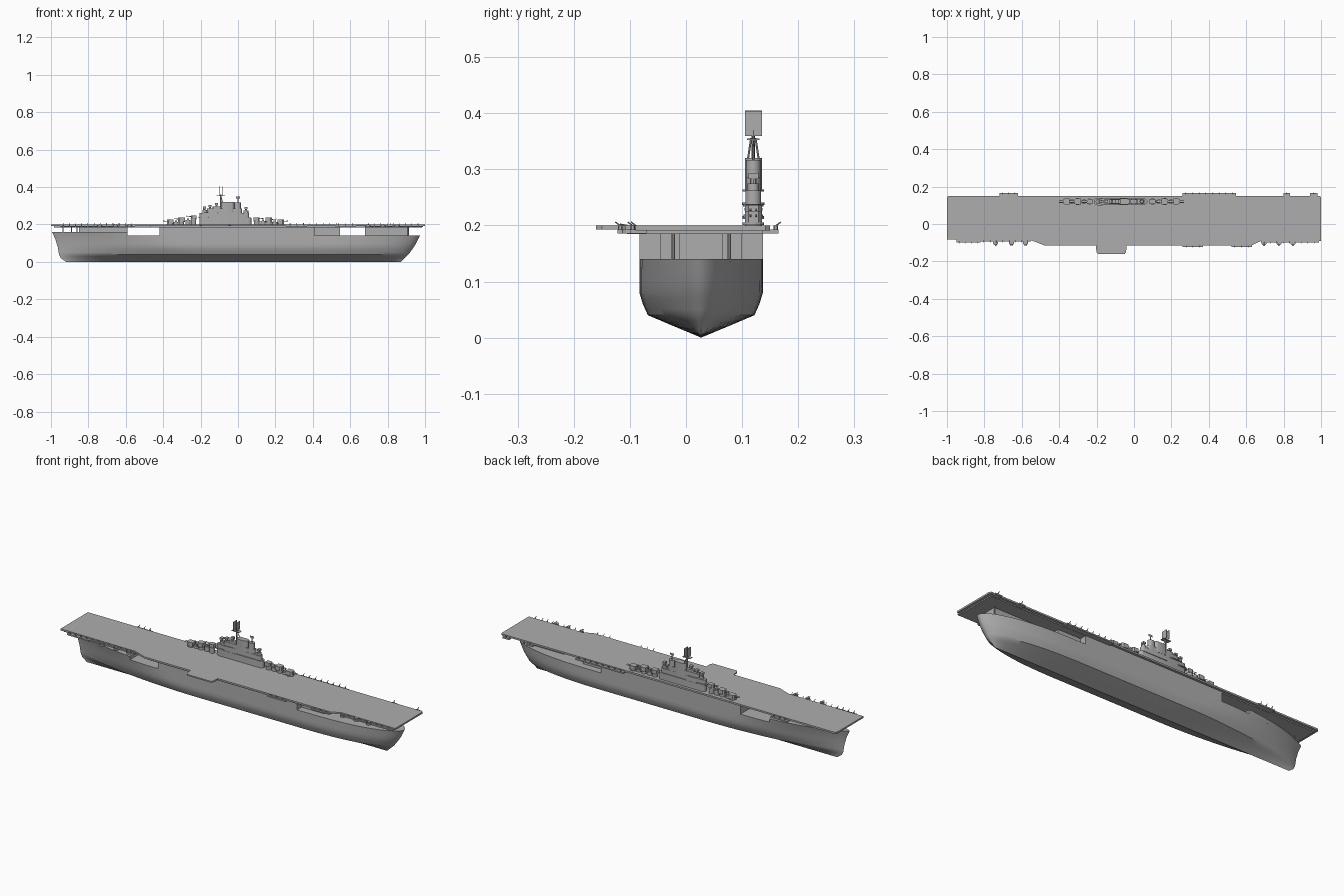
import bpy, bmesh, math
from mathutils import Matrix, Vector

if "Cube" in bpy.data.objects:
    bpy.data.objects.remove(bpy.data.objects["Cube"])

grey = bpy.data.materials.new("ship_grey")
grey.diffuse_color = (0.42, 0.42, 0.42, 1)
grey.use_nodes = True
grey.node_tree.nodes["Principled BSDF"].inputs["Base Color"].default_value = grey.diffuse_color
CY = 0.027   # hull centre line
IY = 0.12    # island centre line


def finish(name, bm, smooth=None):
    bmesh.ops.recalc_face_normals(bm, faces=bm.faces)
    me = bpy.data.meshes.new(name)
    bm.to_mesh(me)
    bm.free()
    me.materials.append(grey)
    ob = bpy.data.objects.new(name, me)
    bpy.context.collection.objects.link(ob)
    if smooth:
        bpy.ops.object.select_all(action='DESELECT')
        bpy.context.view_layer.objects.active = ob
        ob.select_set(True)
        bpy.ops.object.shade_smooth_by_angle(angle=math.radians(smooth))
    return ob


def prism(bm, pts, z0, z1):
    low = [bm.verts.new((x, y, z0)) for x, y in pts]
    top = [bm.verts.new((x, y, z1)) for x, y in pts]
    bm.faces.new(low[::-1])
    bm.faces.new(top)
    for i in range(len(pts)):
        j = (i + 1) % len(pts)
        bm.faces.new((low[i], low[j], top[j], top[i]))


def box(bm, x0, x1, y0, y1, z0, z1):
    prism(bm, [(x0, y0), (x1, y0), (x1, y1), (x0, y1)], z0, z1)


def stadium(bm, x0, x1, w, z0, z1, y=IY, n=6):
    r = w / 2
    pts = []
    for cx, a0 in ((x1 - r, -90), (x0 + r, 90)):
        for k in range(n + 1):
            a = math.radians(a0 + 180 * k / n)
            pts.append((cx + r * math.cos(a), y + r * math.sin(a)))
    prism(bm, pts, z0, z1)


def rod(bm, a, b, r, n=8):
    a, b = Vector(a), Vector(b)
    d = b - a
    m = Matrix.Translation((a + b) / 2) @ d.to_track_quat('Z', 'Y').to_matrix().to_4x4()
    bmesh.ops.create_cone(bm, cap_ends=True, segments=n, radius1=r, radius2=r,
                          depth=d.length, matrix=m)


def interp(tab, z):
    for (a, p), (b, q) in zip(tab, tab[1:]):
        if z <= b:
            return p + (q - p) * (z - a) / (b - a)
    return tab[-1][1]


# hull lines: bow and stern profile, midship half width, all by height
BOW = [(0, -.92), (.02, -.948), (.04, -.957), (.08, -.964), (.12, -.976), (.14, -.985), (.16, -.994)]
STERN = [(0, .87), (.04, .912), (.09, .948), (.14, .972)]
HALF = [(0, 0), (.02, .048), (.04, .095), (.06, .104), (.08, .11), (.2, .11)]


def half_width(x, z):
    tb = min(1, max(0, (x - interp(BOW, z)) / (0.85 - 2.2 * min(z, .16))))
    ts = min(1, max(0, (interp(STERN, z) - x) / 0.5))
    return interp(HALF, z) * (1 - (1 - tb) ** 2) ** 0.85 * (1 - (1 - ts) ** 2.4) ** 0.55


def loft(name, levels, x0=-2, x1=2, n=56):
    bm = bmesh.new()
    rings = []
    for i in range(n + 1):
        u = (1 - math.cos(math.pi * i / n)) / 2
        ring = []
        for s, zs in ((-1, levels[::-1]), (1, levels)):
            for z in zs:
                a, b = max(x0, interp(BOW, z)), min(x1, interp(STERN, z))
                x = a + (b - a) * u
                ring.append(bm.verts.new((x, CY + s * half_width(x, z), z)))
        rings.append(ring)
    m = len(rings[0])
    for a, b in zip(rings, rings[1:]):
        for k in range(m):
            j = (k + 1) % m
            bm.faces.new((a[k], a[j], b[j], b[k]))
    for r in (rings[0], rings[-1]):
        for k in range(m // 2 - 1):
            bm.faces.new((r[k], r[k + 1], r[m - 2 - k], r[m - 1 - k]))
    bmesh.ops.remove_doubles(bm, verts=bm.verts, dist=1e-5)
    bmesh.ops.dissolve_degenerate(bm, edges=bm.edges, dist=1e-6)
    return finish(name, bm, 35)


# hull, raised forecastle and hangar sides
loft("hull", [0, .01, .02, .03, .04, .05, .06, .07, .08, .1, .12, .14])
loft("forecastle", [.14, .15, .16], x1=-.59, n=30)
loft("hangar", [.14, .187], x0=-.42, x1=.41, n=20)

# deck houses and pillars below the flight deck
bm = bmesh.new()
box(bm, -.85, -.59, CY - .035, CY + .035, .155, .188)
box(bm, .41, .545, -.045, .1, .14, .188)
box(bm, .68, .905, -.012, .065, .14, .188)
finish("deck_houses", bm)
bm = bmesh.new()
for x, dy, z in ((-.935, .02, .155), (-.89, .03, .155), (-.86, .035, .155), (.91, .05, .135)):
    for s in (-1, 1):
        rod(bm, (x, CY + s * dy, z), (x, CY + s * dy, .19), .003)
finish("deck_pillars", bm)

# flight deck and the girders under it
bm = bmesh.new()
prism(bm, [(-1, -.083), (-.55, -.087), (-.48, -.114), (.63, -.114), (.68, -.09), (1, -.09),
           (1, .142), (.993, .15), (-.993, .15), (-1, .142)], .191, .2)
finish("flight_deck", bm)
bm = bmesh.new()
box(bm, -.985, .985, -.075, .137, .185, .192)
box(bm, -.47, .62, -.105, -.07, .185, .192)
finish("deck_girders", bm)

# deck edge lift with clipped corners
bm = bmesh.new()
prism(bm, [(-.205, -.11), (-.2, -.15), (-.193, -.16), (-.05, -.16), (-.042, -.15), (-.04, -.11)], .193, .2)
finish("side_lift", bm)

# side galleries, tubs and light guns
bm = bmesh.new()
guns = bmesh.new()
for x0, x1, y in ((-.95, -.82, -.1), (.26, .37, -.122), (.52, .63, -.122), (.88, .94, -.1),
                  (.94, .99, -.1), (-.82, -.55, -.094), (.68, .88, -.1),
                  (-.72, -.62, .165), (.26, .545, .165), (.8, .835, .165), (.94, .98, .165)):
    box(bm, x0, x1, min(y, y * .7), max(y, y * .7), .186, .193)
    count = max(1, round((x1 - x0) / .035))
    for k in range(count):
        x = x0 + (x1 - x0) * (k + .5) / count
        yy = y - math.copysign(.005, y)
        rod(guns, (x, yy, .192), (x, yy, .2), .004, 6)
        rod(guns, (x, yy, .199), (x, y + math.copysign(.004, y), .206), .0014, 5)
for x in (-.74, -.655, -.58, .695, .775, .85):
    rod(bm, (x, -.1, .186), (x, -.1, .194), .014, 12)
    box(guns, x - .008, x + .008, -.109, -.094, .193, .201)
    for d in (-.003, .003):
        rod(guns, (x + d, -.1, .199), (x + d, -.118, .202), .0014, 5)
finish("side_galleries", bm)
finish("light_guns", guns)

# island superstructure, stepped from the base up
bm = bmesh.new()
for x0, x1, w, z0, z1 in ((-.205, .072, .03, .2, .235), (-.205, .06, .028, .235, .262),
                          (-.165, .022, .026, .262, .285), (-.215, -.15, .04, .236, .241),
                          (-.185, -.1, .038, .26, .264), (-.1, .07, .036, .234, .238),
                          (-.135, -.09, .022, .285, .297), (-.19, -.165, .018, .262, .277),
                          (.03, .055, .02, .262, .275)):
    stadium(bm, x0, x1, w, z0, z1)
finish("island", bm, 40)
bm = bmesh.new()
stadium(bm, -.09, -.02, .03, .262, .32)
stadium(bm, -.02, .015, .026, .262, .317)
finish("funnel", bm, 40)

# directors and searchlights on the island
bm = bmesh.new()
for x, z in ((-.15, .285), (-.18, .277), (.043, .275), (-.115, .297)):
    rod(bm, (x, IY, z), (x, IY, z + .01), .006)
    box(bm, x - .008, x + .008, IY - .009, IY + .009, z + .008, z + .018)
finish("gun_directors", bm)

# tripod mast, yard and thin radar screens
bm = bmesh.new()
rod(bm, (-.092, IY, .28), (-.092, IY, .36), .003)
for s in (-1, 1):
    rod(bm, (-.08, IY + s * .01, .315), (-.092, IY + s * .004, .355), .0018, 6)
rod(bm, (0, IY, .315), (0, IY, .345), .002)
box(bm, -.115, -.07, IY - .011, IY + .011, .352, .355)
rod(bm, (-.1, IY, .354), (-.1, IY, .37), .002)
rod(bm, (-.084, IY, .354), (-.084, IY, .37), .002)
finish("mast", bm)
bm = bmesh.new()
box(bm, -.102, -.099, IY - .015, IY + .015, .359, .405)
box(bm, -.086, -.083, IY - .015, IY + .015, .359, .403)
box(bm, -.012, .012, IY - .001, IY + .001, .34, .35)
finish("radar_screens", bm)

# twin turrets and gun mounts before and behind the island
bm = bmesh.new()
for x, z, d, s in ((-.362, .2, -1, 1), (-.302, .212, -1, 1), (-.237, .226, -1, .85),
                   (.228, .2, 1, 1), (.165, .21, 1, 1), (.1, .214, 1, .9)):
    rod(bm, (x, IY, .199), (x, IY, z + .006), .014, 14)
    rod(bm, (x, IY, z + .001), (x, IY, z + .005), .019 * s, 14)
    w = .015 * s
    prism(bm, [(x - d * .018 * s, IY - w), (x + d * .01 * s, IY - w), (x + d * .018 * s, IY - w * .6),
               (x + d * .018 * s, IY + w * .6), (x + d * .01 * s, IY + w), (x - d * .018 * s, IY + w)],
          z + .005, z + .026 * s)
    for o in (-.005, .005):
        rod(bm, (x + d * .012, IY + o, z + .016), (x + d * .04, IY + o, z + .019), .0018, 6)
finish("twin_turrets", bm)
bm = bmesh.new()
for x, z in ((-.332, .212), (-.268, .225), (.133, .218), (.197, .212)):
    stadium(bm, x - .014, x + .014, .022, .199, z)
    box(bm, x - .006, x + .006, IY - .007, IY + .007, z, z + .008)
finish("deck_mounts", bm)
